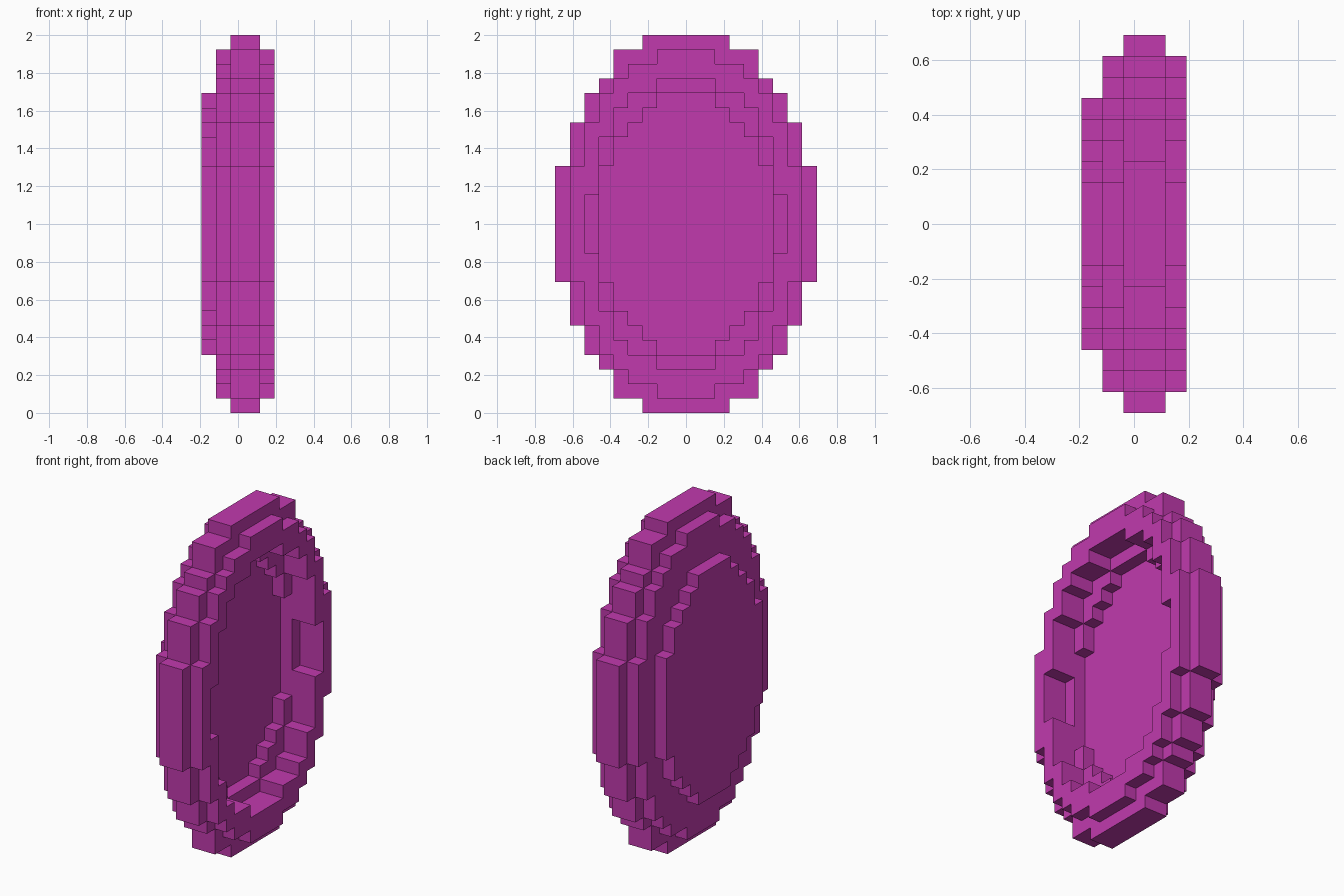
import bpy, bmesh, math

cube = bpy.data.objects.get("Cube")
if cube:
    bpy.data.objects.remove(cube, do_unlink=True)

U = 2.0 / 26          # block size
ROWS = 26

magenta = bpy.data.materials.new("magenta")
magenta.use_nodes = True
colour = (0.533, 0.042, 0.423, 1.0)
magenta.diffuse_color = colour
bsdf = next(n for n in magenta.node_tree.nodes if n.type == 'BSDF_PRINCIPLED')
bsdf.inputs["Base Color"].default_value = colour
bsdf.inputs["Roughness"].default_value = 0.8

# Stepped ovals: half width in blocks for each row, top edge to middle
RIM = [3, 5, 5, 6, 7, 7, 8, 8, 8, 9, 9, 9, 9]
FACE = [0, 2, 4, 5, 6, 6, 7, 7, 7, 8, 8, 8, 8]
WIDE_HOLE = [0, 0, 0, 2, 4, 5, 5, 6, 6, 6, 6, 7, 7]
BOSS = [0, 0, 0, 0, 2, 3, 4, 5, 5, 6, 6, 6, 6]
NONE = [0] * 13

# Layers from -x to +x: (outline, hole)
LAYERS = [
    (BOSS, NONE),        # raised boss on the back
    (FACE, NONE),        # solid back plate
    (RIM, BOSS),         # rim with the inner recess
    (RIM, WIDE_HOLE),    # rim with the outer recess
    (FACE, WIDE_HOLE),   # raised front ring
]


def filled_cells():
    cells = set()
    for i, (outline, hole) in enumerate(LAYERS):
        for k in range(ROWS):
            row = min(k, ROWS - 1 - k)
            for j in range(-outline[row], outline[row]):
                if not -hole[row] <= j < hole[row]:
                    cells.add((i, j, k))
    return cells


def build_disc(name):
    cells = filled_cells()
    bm = bmesh.new()
    verts = {}

    def vert(p):
        if p not in verts:
            verts[p] = bm.verts.new(((p[0] - 2.5) * U, p[1] * U, p[2] * U))
        return verts[p]

    # Keep only the exposed side of each block
    for c in cells:
        for axis in range(3):
            a, b = (axis + 1) % 3, (axis + 2) % 3
            for side in (0, 1):
                n = list(c)
                n[axis] += 1 if side else -1
                if tuple(n) in cells:
                    continue
                loop = []
                for da, db in ((0, 0), (1, 0), (1, 1), (0, 1)):
                    p = list(c)
                    p[axis] += side
                    p[a] += da
                    p[b] += db
                    loop.append(vert(tuple(p)))
                bm.faces.new(loop if side else loop[::-1])

    # Merge flat areas into clean faces
    bmesh.ops.dissolve_limit(bm, angle_limit=math.radians(1),
                             verts=bm.verts[:], edges=bm.edges[:])
    mesh = bpy.data.meshes.new(name)
    bm.to_mesh(mesh)
    bm.free()
    mesh.materials.append(magenta)
    obj = bpy.data.objects.new(name, mesh)
    bpy.context.collection.objects.link(obj)
    return obj


build_disc("stepped_oval_disc")
